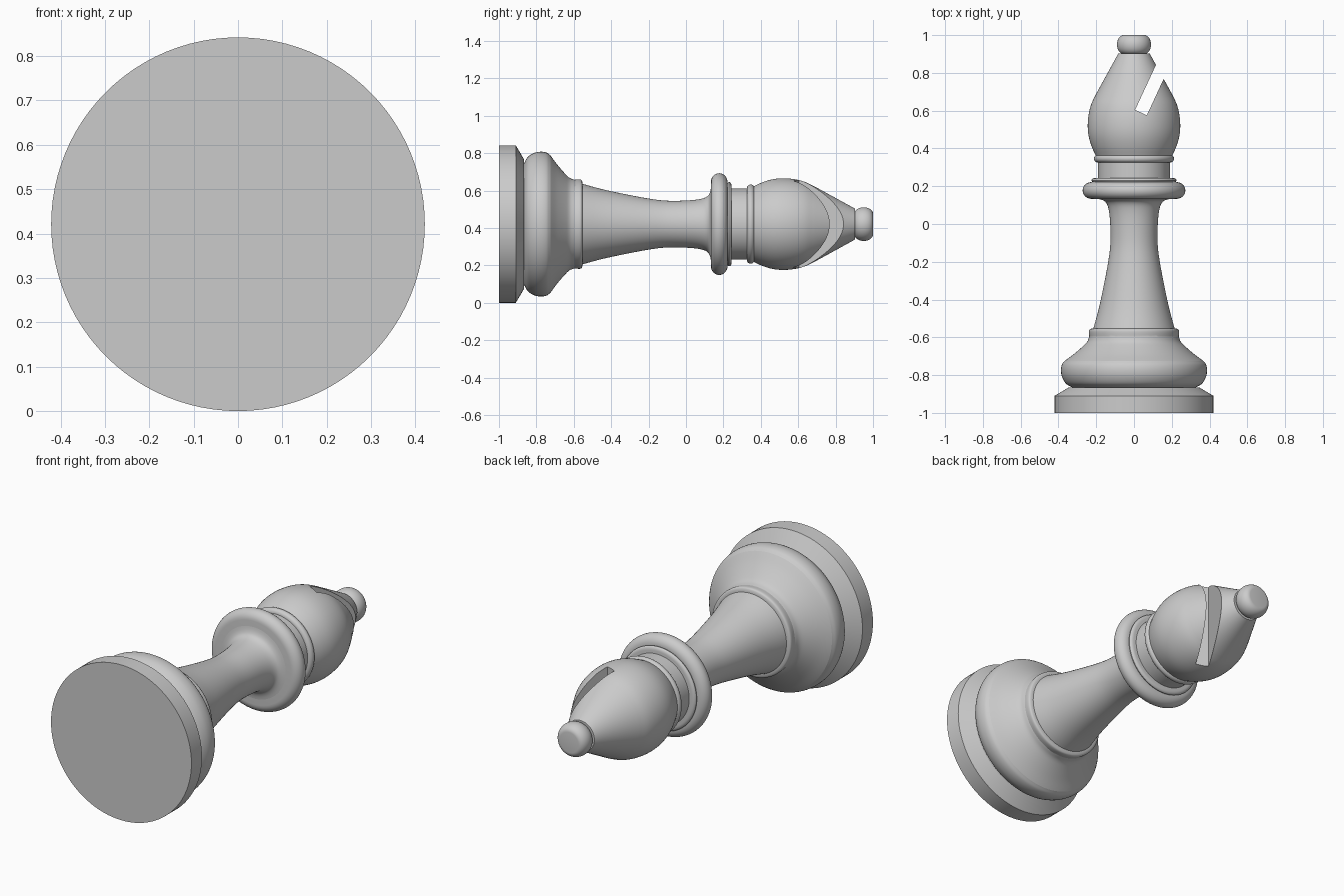
import bpy, bmesh, math
from mathutils import Vector, Matrix

old = bpy.data.objects.get("Cube")
if old:
    bpy.data.objects.remove(old, do_unlink=True)

AXIS_Z = 0.421
SIDES = 96

grey = bpy.data.materials.new("plain_grey")
grey.use_nodes = True
colour = (0.6, 0.6, 0.6, 1)
grey.diffuse_color = colour
grey.node_tree.nodes["Principled BSDF"].inputs["Base Color"].default_value = colour


def spline(points, steps=6):
    """Smooth curve through (radius, y) points."""
    p = [Vector(q) for q in points]
    p = [2 * p[0] - p[1]] + p + [2 * p[-1] - p[-2]]
    out = []
    for a, b, c, d in zip(p, p[1:], p[2:], p[3:]):
        for i in range(steps):
            t = i / steps
            out.append(0.5 * (2 * b + (c - a) * t + (2 * a - 5 * b + 4 * c - d) * t * t
                              + (3 * b - a - 3 * c + d) * t ** 3))
    return [tuple(v) for v in out] + [tuple(points[-1])]


def rim(inner, radius, y0, y1, steps=14):
    """Half-round moulding between y0 and y1."""
    out = []
    for i in range(steps + 1):
        a = math.pi * i / steps
        out.append((inner + (radius - inner) * math.sin(a),
                    (y0 + y1) / 2 - (y1 - y0) / 2 * math.cos(a)))
    return out


def lathe(name, profile):
    """Closed solid turned about the long axis."""
    bm = bmesh.new()
    rings = []
    for r, y in profile:
        if r < 1e-4:
            rings.append([bm.verts.new((0, y, AXIS_Z))])
        else:
            rings.append([bm.verts.new((r * math.cos(a), y, AXIS_Z + r * math.sin(a)))
                          for a in (math.tau * i / SIDES for i in range(SIDES))])
    for lo, hi in zip(rings, rings[1:]):
        for i in range(SIDES):
            j = (i + 1) % SIDES
            quad = [lo[i % len(lo)], lo[j % len(lo)], hi[j % len(hi)], hi[i % len(hi)]]
            bm.faces.new(list(dict.fromkeys(quad)))
    for ring in (rings[0], rings[-1]):
        if len(ring) > 1:
            bm.faces.new(ring)
    bmesh.ops.recalc_face_normals(bm, faces=bm.faces)
    mesh = bpy.data.meshes.new(name)
    bm.to_mesh(mesh)
    bm.free()
    mesh.materials.append(grey)
    obj = bpy.data.objects.new(name, mesh)
    bpy.context.collection.objects.link(obj)
    return obj


parts = [
    # Foot disc with chamfered upper edge
    lathe("plinth", [(0.421, -1), (0.421, -0.91), (0.345, -0.865)]),
    # Swelling base that sweeps in to a short collar
    lathe("base", spline([(0.325, -0.866), (0.36, -0.845), (0.381, -0.81), (0.387, -0.775),
                          (0.382, -0.745), (0.368, -0.725)])
          + spline([(0.368, -0.725), (0.32, -0.69), (0.27, -0.647), (0.247, -0.622),
                    (0.237, -0.595)])
          + spline([(0.237, -0.595), (0.239, -0.57), (0.235, -0.558), (0.222, -0.553)], 3)),
    # Waisted stem flaring under the collar
    lathe("stem", spline([(0.216, -0.556), (0.187, -0.45), (0.159, -0.32), (0.135, -0.19),
                          (0.125, -0.1), (0.126, 0), (0.133, 0.07), (0.146, 0.11),
                          (0.17, 0.128), (0.22, 0.137)])),
    # Mouldings and neck
    lathe("collar", rim(0.225, 0.272, 0.133, 0.222)),
    lathe("upper_collar", rim(0.205, 0.225, 0.218, 0.244, 8)),
    lathe("neck", [(0.19, 0.23), (0.19, 0.34)]),
    lathe("neck_ring", rim(0.19, 0.212, 0.325, 0.367, 10)),
    # Finial ball
    lathe("finial", [(0, 0.9)] + rim(0.055, 0.09, 0.9, 1.0) + [(0, 1.0)]),
]

# Pointed head
head = lathe("head", spline([(0.199, 0.355), (0.224, 0.41), (0.24, 0.465), (0.245, 0.52),
                             (0.24, 0.58), (0.226, 0.635), (0.2, 0.69)])
             + [(0.083, 0.903)])
parts.append(head)

# Slanted slot cut through one side of the head
direction = Vector((0.42, 0.907, 0)).normalized()
length, width = 0.6, 0.068
centre = Vector((0.037, 0.59, AXIS_Z)) + direction * length / 2
bm = bmesh.new()
bmesh.ops.create_cube(bm, size=1, matrix=Matrix.Translation(centre)
                      @ Matrix.Rotation(math.atan2(direction.y, direction.x), 4, "Z")
                      @ Matrix.Diagonal((length, width, 1, 1)))
cut_mesh = bpy.data.meshes.new("slot_cutter")
bm.to_mesh(cut_mesh)
bm.free()
cut_mesh.materials.append(grey)
cutter = bpy.data.objects.new("slot_cutter", cut_mesh)
bpy.context.collection.objects.link(cutter)
slot = head.modifiers.new("slot", "BOOLEAN")
slot.operation, slot.solver, slot.object = "DIFFERENCE", "EXACT", cutter
bpy.context.view_layer.objects.active = head
bpy.ops.object.modifier_apply(modifier=slot.name)
bpy.data.objects.remove(cutter, do_unlink=True)

# Smooth shading with crisp edges
for obj in bpy.context.selected_objects:
    obj.select_set(False)
for obj in parts:
    obj.select_set(True)
bpy.context.view_layer.objects.active = head
bpy.ops.object.shade_smooth_by_angle(angle=math.radians(30))
